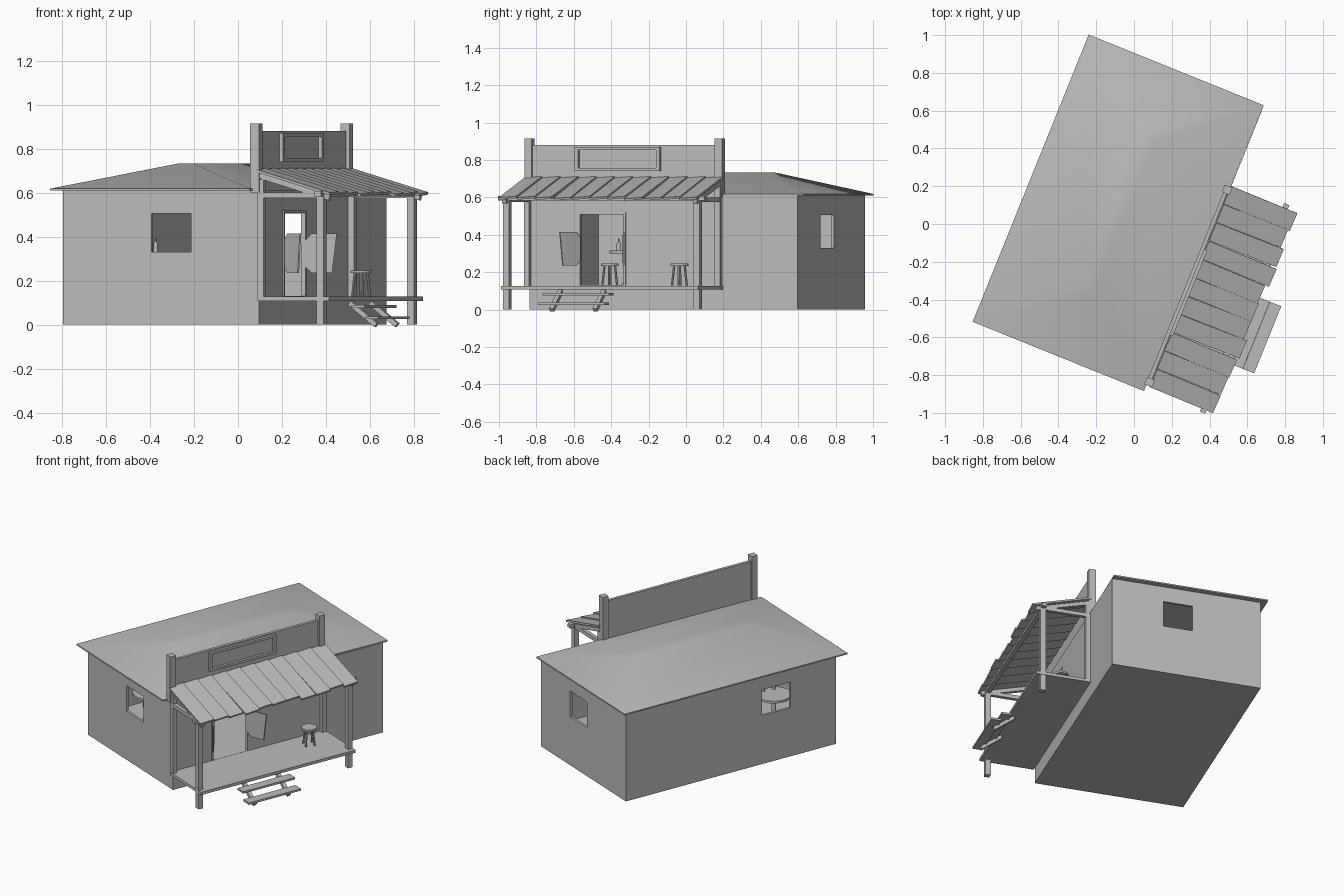
import bpy, bmesh, math, random
from mathutils import Matrix, Vector

random.seed(4)
if "Cube" in bpy.data.objects:
    bpy.data.objects.remove(bpy.data.objects["Cube"])

TURN = math.radians(-22)   # the whole building stands turned on its plot
grey = bpy.data.materials.new("plain_grey")
grey.use_nodes = True
COLOUR = (0.5, 0.5, 0.5, 1)
grey.diffuse_color = COLOUR
grey.node_tree.nodes["Principled BSDF"].inputs["Base Color"].default_value = COLOUR


def finish(name, bm):
    bmesh.ops.recalc_face_normals(bm, faces=bm.faces)
    mesh = bpy.data.meshes.new(name)
    bm.to_mesh(mesh)
    bm.free()
    mesh.materials.append(grey)
    obj = bpy.data.objects.new(name, mesh)
    obj.rotation_euler.z = TURN
    bpy.context.collection.objects.link(obj)
    return obj


def add_box(bm, lo, hi, matrix=Matrix()):
    lo, hi = Vector(lo), Vector(hi)
    scale = Matrix.Diagonal((hi - lo).to_4d())
    scale[3][3] = 1
    bmesh.ops.create_cube(bm, size=1, matrix=matrix @ Matrix.Translation((lo + hi) / 2) @ scale)


def box(name, lo, hi):
    bm = bmesh.new()
    add_box(bm, lo, hi)
    return finish(name, bm)


def add_rod(bm, start, end, r1, r2, sides=12):
    start, end = Vector(start), Vector(end)
    axis = end - start
    turn = axis.to_track_quat('Z', 'Y').to_matrix().to_4x4()
    bmesh.ops.create_cone(bm, cap_ends=True, segments=sides, radius1=r1, radius2=r2,
                          depth=axis.length, matrix=Matrix.Translation((start + end) / 2) @ turn)


def smooth(obj, angle=40):
    bpy.ops.object.select_all(action='DESELECT')
    obj.select_set(True)
    bpy.context.view_layer.objects.active = obj
    bpy.ops.object.shade_smooth_by_angle(angle=math.radians(angle))


def solid(name, rim, holes, place, thick):
    """Upright panel with one rectangular opening; rim and hole are (a0, a1, z0, z1)."""
    bm = bmesh.new()
    rings = []
    for a0, a1, z0, z1 in (rim, holes):
        rings.append([bm.verts.new(place(a, z)) for a, z in ((a0, z0), (a1, z0), (a1, z1), (a0, z1))])
    for i in range(4):
        j = (i + 1) % 4
        bm.faces.new((rings[0][i], rings[0][j], rings[1][j], rings[1][i]))
    obj = finish(name, bm)
    mod = obj.modifiers.new("thickness", 'SOLIDIFY')
    mod.thickness, mod.offset = thick, 0
    return obj


def on_x(x):
    return lambda a, z: (x, a, z)


def on_y(y):
    return lambda a, z: (a, y, z)


# Walls, floor and ceiling height
W, E, S, N, TOP, T = -0.56, 0.403, -0.74, 0.806, 0.61, 0.016
FLOOR = 0.128
solid("front_wall", (W, E, 0, TOP), (-0.125, 0.068, 0.33, 0.505), on_y(S + T / 2), T)
solid("back_wall", (W, E, 0, TOP), (-0.118, 0.072, 0.33, 0.505), on_y(N - T / 2), T)
solid("long_back_wall", (S, N, 0, TOP), (-0.406, -0.196, 0.33, 0.505), on_x(W + T / 2), T)
solid("porch_wall", (S, N, 0, TOP), (-0.445, -0.195, 0.13, 0.508), on_x(E - T / 2), T)
solid("door_trim", (-0.457, -0.183, 0.13, 0.52), (-0.445, -0.195, 0.131, 0.508), on_x(E), 0.012)
box("floor", (W + 0.005, S + 0.005, 0), (E - 0.005, N - 0.005, FLOOR))

# Hipped roof with a narrow flat top and thin eaves
bm = bmesh.new()
eaves = [(-0.598, -0.80), (0.38, -0.80), (0.402, 0.84), (-0.598, 0.84)]
crown = [(-0.13, -0.41), (-0.055, -0.405), (-0.055, 0.46), (-0.13, 0.465)]
layers = [[bm.verts.new((x, y, z)) for x, y in ring]
          for ring, z in ((eaves, 0.609), (eaves, 0.618), (crown, 0.732))]
for low, high in zip(layers, layers[1:]):
    for i in range(4):
        bm.faces.new((low[i], low[i - 3], high[i - 3], high[i]))
bm.faces.new(layers[0])
bm.faces.new(layers[2])
smooth(finish("hipped_roof", bm))

# False front with end posts and a framed blank board
box("false_front", (0.376, S, 0.60), (0.396, 0.355, 0.88))
solid("board_frame", (-0.475, 0.015, 0.74, 0.87), (-0.455, -0.005, 0.757, 0.853), on_x(0.402), 0.022)
for label, y in (("front", -0.745), ("back", 0.352)):
    box(label + "_parapet_post", (0.368, y - 0.021, 0.60), (0.412, y + 0.021, 0.915))

# Porch deck, posts and end frames
box("porch_deck", (E, -0.762, 0.108), (0.755, 0.375, 0.127))
for label, y in (("front", -0.745), ("back", 0.355)):
    box(label + "_outer_post", (0.692, y - 0.017, 0), (0.727, y + 0.017, 0.60))
    box(label + "_wall_post", (E, y - 0.015, 0.12), (0.432, y + 0.015, 0.66))
    box(label + "_tie_beam", (E, y - 0.012, 0.575), (0.727, y + 0.012, 0.60))
    bm = bmesh.new()
    lean = Matrix.Translation((0.41, y, 0.69)) @ Matrix.Rotation(math.atan2(0.105, 0.36), 4, 'Y')
    add_box(bm, (0, -0.012, -0.025), (0.36, 0.012, 0), lean)
    finish(label + "_rafter", bm)
box("eave_beam", (0.695, -0.79, 0.583), (0.725, 0.40, 0.607))

# Uneven sloping roof planks
bm = bmesh.new()
COUNT = 11
pitch = 1.15 / COUNT
for i in range(COUNT):
    y = -0.77 + pitch * (i + 0.5)
    m = (Matrix.Translation((0.40, y, 0.703)) @ Matrix.Rotation(math.atan2(0.105, 0.36), 4, 'Y')
         @ Matrix.Rotation(random.uniform(-0.015, 0.015), 4, 'Z') @ Matrix.Rotation(0.07, 4, 'X'))
    add_box(bm, (0, -pitch * 0.49, -0.006), (random.uniform(0.375, 0.405), pitch * 0.49, 0.006), m)
finish("porch_roof_planks", bm)

# Steps
for label, x, z in (("upper", 0.757, 0.076), ("lower", 0.822, 0.025)):
    box(label + "_step", (x, -0.495, z), (x + 0.064, -0.112, z + 0.013))
bm = bmesh.new()
for y in (-0.43, -0.18):
    m = Matrix.Translation((0.73, y, 0.108)) @ Matrix.Rotation(math.radians(38), 4, 'Y')
    add_box(bm, (0, -0.012, -0.022), (0.165, 0.012, 0), m)
finish("step_stringers", bm)


# Swinging half doors, clipped at the hinge side
def half_door(name, hinge, tip):
    hinge, tip = Vector(hinge), Vector(tip)
    outline = [(0, 0.26), (0.2, 0.235), (0.85, 0.235), (1, 0.415), (0.2, 0.415), (0, 0.385)]
    bm = bmesh.new()
    verts = [bm.verts.new((*hinge.lerp(tip, t), z)) for t, z in outline]
    bm.faces.new(verts)
    mod = finish(name, bm).modifiers.new("thickness", 'SOLIDIFY')
    mod.thickness, mod.offset = 0.008, 0


half_door("left_half_door", (0.41, -0.445), (0.517, -0.52))
half_door("right_half_door", (0.41, -0.195), (0.541, -0.14))


# Stools, table and bottles
def stool(name, x, y):
    bm = bmesh.new()
    add_rod(bm, (x, y, 0.234), (x, y, 0.247), 0.048, 0.048, 16)
    for k in range(4):
        c, s = math.cos(k * math.pi / 2 + 0.5), math.sin(k * math.pi / 2 + 0.5)
        add_rod(bm, (x + 0.04 * c, y + 0.04 * s, FLOOR), (x + 0.028 * c, y + 0.028 * s, 0.236), 0.006, 0.006, 8)
    smooth(finish(name, bm))


stool("porch_stool", 0.532, 0.177)
stool("inside_stool", -0.05, -0.46)
stool("window_stool", -0.45, -0.36)

TX, TY = -0.305, -0.447
bm = bmesh.new()
add_rod(bm, (TX, TY, 0.30), (TX, TY, 0.315), 0.11, 0.11, 24)
add_rod(bm, (TX, TY, FLOOR), (TX, TY, 0.30), 0.015, 0.015)
add_rod(bm, (TX, TY, FLOOR), (TX, TY, 0.14), 0.05, 0.04, 16)
smooth(finish("round_table", bm))

bm = bmesh.new()
for dx, dy, h in ((0.07, 0.03, 0.05), (0.06, -0.04, 0.035)):
    x, y, z = TX + dx, TY + dy, 0.315
    add_rod(bm, (x, y, z), (x, y, z + h), 0.011, 0.011)
    add_rod(bm, (x, y, z + h), (x, y, z + h + 0.012), 0.011, 0.004)
    add_rod(bm, (x, y, z + h + 0.012), (x, y, z + h + 0.03), 0.004, 0.004)
smooth(finish("bottles", bm))
